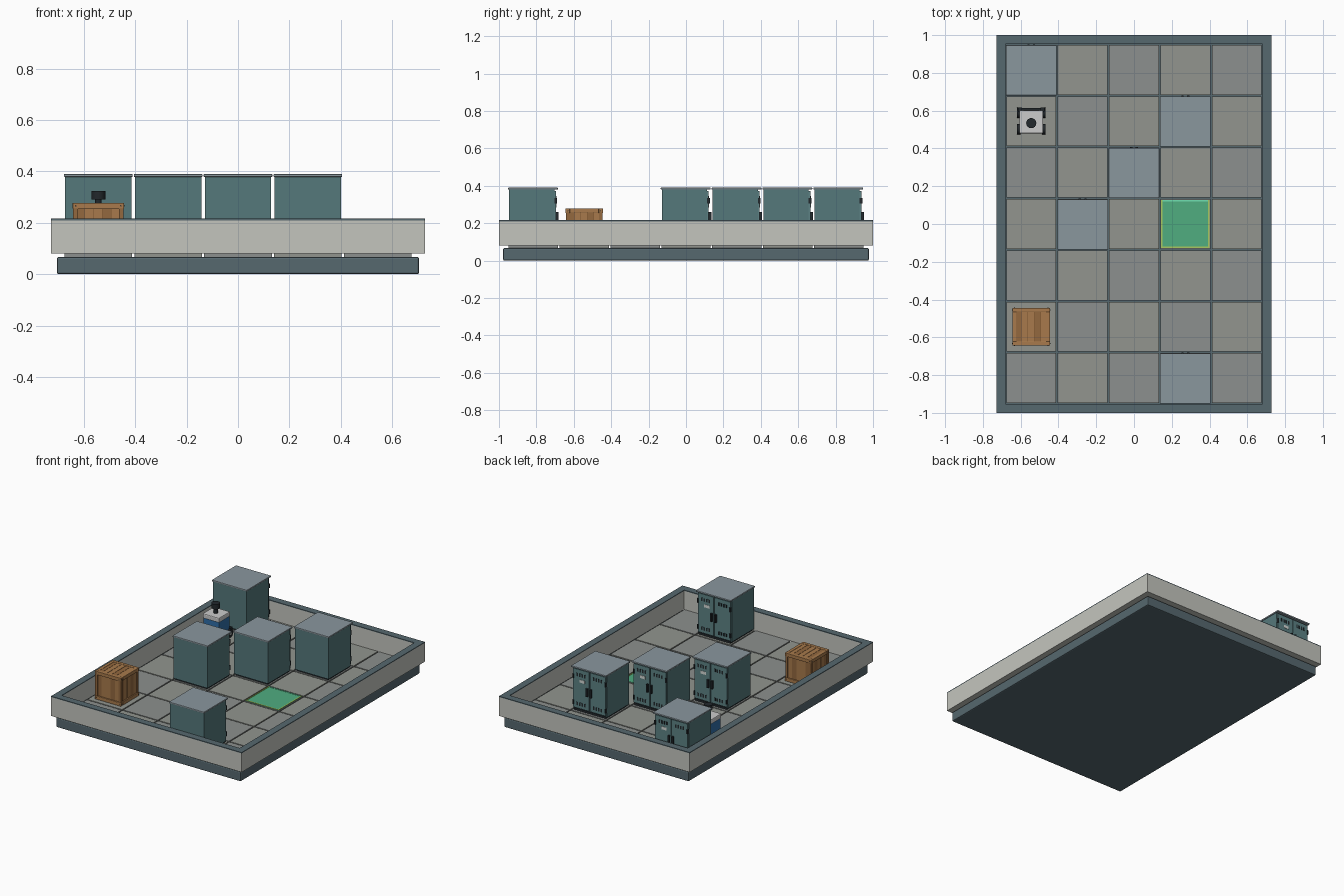
import bpy, math

if "Cube" in bpy.data.objects:
    bpy.data.objects.remove(bpy.data.objects["Cube"])

def mat(name, hexcol):
    m = bpy.data.materials.new(name)
    c = [int(hexcol[i:i + 2], 16) / 255 for i in (0, 2, 4)]
    m.diffuse_color = [((v + .055) / 1.055) ** 2.4 if v > .04 else v / 12.92 for v in c] + [1]
    m.use_nodes = True
    m.node_tree.nodes["Principled BSDF"].inputs["Base Color"].default_value = m.diffuse_color
    return m

M = {k: mat(k, v) for k, v in dict(
    slate="56686f", wall="c4c5be", tile="92958f", tile2="8c908e", teal="55787b", door="5d8285", lid="8a979e",
    black="22282c", pale="d5dad6", green="50ad80", yellow="a8c860", mint="70e0b0",
    wood="a87a4c", wood2="93683e", wood3="7d552f", blue="2f6ea8", white="dcdedb").items()}

def finish(name, col, bev=0):
    o = bpy.context.object
    o.name = name
    o.data.materials.append(M[col])
    if bev:
        b = o.modifiers.new("bevel", 'BEVEL')
        b.width, b.segments = bev, 2
    return o

def box(name, x, y, z, col, bev=0):
    """Box from (min, max) pairs."""
    bpy.ops.mesh.primitive_cube_add(size=1, location=[(a + b) / 2 for a, b in (x, y, z)])
    bpy.context.object.scale = [b - a for a, b in (x, y, z)]
    bpy.ops.object.transform_apply(location=False, rotation=False)
    return finish(name, col, bev)

def cyl(name, loc, r, depth, col, axis='Z', n=16):
    rot = {'X': (0, math.pi / 2, 0), 'Y': (math.pi / 2, 0, 0), 'Z': (0, 0, 0)}[axis]
    bpy.ops.mesh.primitive_cylinder_add(vertices=n, radius=r, depth=depth, location=loc, rotation=rot)
    bpy.ops.object.shade_smooth_by_angle(angle=math.radians(40))
    return finish(name, col)

P, F = 0.272, 0.084          # tile pitch, floor height
def cell(c, r):
    return (c - 2) * P, (r - 3) * P

# platform base, low walls and dark caps
box("base", (-.705, .705), (-.978, .978), (0, .067), "slate", .007)
for s in (-1, 1):
    x = sorted((s * .683, s * .728))
    y = sorted((s * .955, s * 1.0))
    box("side_wall", x, (-1, 1), (.08, .21), "wall")
    box("end_wall", (-.683, .683), y, (.08, .21), "wall")
    box("side_cap", sorted((s * .68, s * .728)), (-1, 1), (.21, .216), "slate")
    box("end_cap", (-.68, .68), sorted((s * .952, s * 1.0)), (.21, .216), "slate")

# floor tiles
for c in range(5):
    for r in range(7):
        x, y = cell(c, r)
        h = P / 2 - .004
        box("floor_tile", (x - h, x + h), (y - h, y + h), (.067, F), "tile" if (c + r) % 2 else "tile2")

# green target pad with a coloured border
gx, gy = cell(3, 3)
h, t = .128, .008
box("target_pad", (gx - h, gx + h), (gy - h, gy + h), (F, F + .003), "green")
for s in (-1, 1):
    box("pad_side_edge", sorted((gx + s * h, gx + s * (h - t))), (gy - h, gy + h), (F + .003, F + .005), "yellow")
    box("pad_end_edge", (gx - h + t, gx + h - t), sorted((gy + s * h, gy + s * (h - t))),
        (F + .003, F + .005), "mint" if s > 0 else "yellow")

# storage lockers, doors facing the back
def locker(cx, cy):
    box("locker_plinth", (cx - .122, cx + .122), (cy - .122, cy + .116), (F, F + .014), "black")
    box("locker_body", (cx - .129, cx + .129), (cy - .129, cy + .112), (F + .01, .38), "teal")
    box("locker_lid", (cx - .134, cx + .134), (cy - .135, cy + .131), (.379, .39), "lid", .003)
    for s in (-1, 1):
        box("locker_door", sorted((cx + s * .003, cx + s * .124)), (cy + .11, cy + .121), (F + .02, .372), "door")
        for z in (.335, .135):
            for i in range(4):
                vx = cx + s * (.035 + i * .019)
                box("vent_slot", (vx - .005, vx + .005), (cy + .12, cy + .123), (z - .011, z + .011), "black")
        box("locker_handle", sorted((cx + s * .009, cx + s * .021)), (cy + .12, cy + .135), (.205, .26), "black")
        for z in (.14, .32):
            box("locker_hinge", sorted((cx + s * .118, cx + s * .127)), (cy + .112, cy + .127),
                (z - .015, z + .015), "black")
    box("locker_label", (cx + .035, cx + .075), (cy + .12, cy + .123), (.285, .305), "pale")

for c, r in ((0, 6), (3, 5), (2, 4), (1, 3), (3, 0)):
    locker(*cell(c, r))

# wooden crate: core, corner posts, rails, slats and nails
kx, ky = cell(0, 1)
H, Z0, Z1 = .1, F, .278
box("crate_core", (kx - .088, kx + .088), (ky - .088, ky + .088), (Z0, Z1 - .008), "wood3")
woods = ("wood2", "wood", "wood", "wood2", "wood")
for i in range(5):
    a = -.086 + i * .0344
    b = a + .0324
    box("crate_top_plank", (kx + a, kx + b), (ky - .09, ky + .09), (Z1 - .01, Z1 - .002), woods[i])
    for s in (-1, 1):
        lo, hi = sorted((s * .086, s * .092))
        box("crate_end_slat", (kx + a, kx + b), (ky + lo, ky + hi), (Z0, Z1 - .01), woods[i])
        box("crate_side_slat", (kx + lo, kx + hi), (ky + a, ky + b), (Z0, Z1 - .01), woods[i])
for s in (-1, 1):
    lo, hi = sorted((s * .078, s * H))
    for z0, z1 in ((Z0, Z0 + .024), (Z1 - .024, Z1)):
        box("crate_end_rail", (kx - H, kx + H), (ky + lo, ky + hi), (z0, z1), "wood", .002)
        box("crate_side_rail", (kx + lo, kx + hi), (ky - .078, ky + .078), (z0, z1), "wood", .002)
    for q in (-1, 1):
        l2, h2 = sorted((q * .08, q * .098))
        box("crate_post", (kx + l2, kx + h2), (ky + min(s * .08, s * .098), ky + max(s * .08, s * .098)),
            (Z0 + .02, Z1 - .02), "wood2")
        for z in (Z0 + .012, Z1 - .012):
            cyl("crate_nail", (kx + q * .088, ky + s * H, z), .003, .003, "black", 'Y', 8)
            cyl("crate_nail", (kx + s * H, ky + q * .088, z), .003, .003, "black", 'X', 8)

# small wheeled robot facing the back
rx, ry = cell(0, 5)
box("robot_chassis", (rx - .055, rx + .055), (ry - .06, ry + .06), (F + .015, F + .04), "black")
box("robot_body", (rx - .06, rx + .06), (ry - .062, ry + .056), (F + .035, .225), "blue", .005)
box("robot_deck", (rx - .063, rx + .063), (ry - .065, ry + .058), (.222, .255), "white", .006)
box("robot_bumper", (rx - .066, rx + .066), (ry + .056, ry + .07), (F + .02, F + .045), "black", .002)
box("robot_face_panel", (rx - .042, rx + .042), (ry + .054, ry + .06), (.15, .2), "black")
for s in (-1, 1):
    for q in (-.042, .045):
        cyl("robot_wheel", (rx + s * .066, ry + q, F + .027), .027, .018, "black", 'X', 20)
        cyl("robot_hub", (rx + s * .075, ry + q, F + .027), .011, .003, "pale", 'X', 12)
    box("robot_arm", sorted((rx + s * .048, rx + s * .07)), (ry + .05, ry + .074), (F + .04, F + .062), "black", .002)
cyl("robot_neck", (rx, ry - .01, .272), .013, .04, "black")
cyl("robot_head", (rx, ry - .01, .307), .027, .034, "black")
